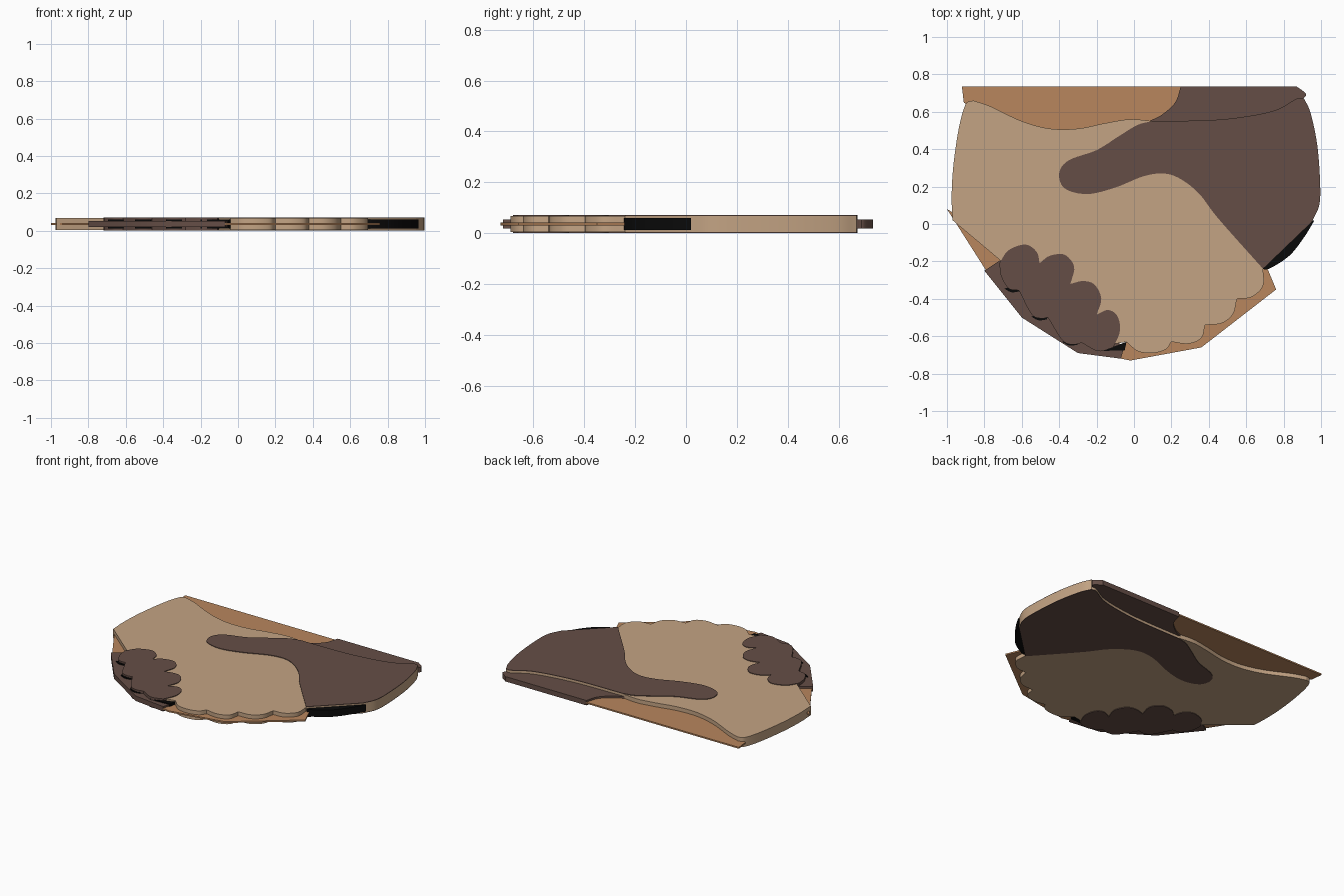
import bpy
import bmesh
from mathutils import Vector

old = bpy.data.objects.get("Cube")
if old:
    bpy.data.objects.remove(old, do_unlink=True)

MID = 0.036     # height of the symmetry plane
HALF = 0.036    # half of the full thickness
SKIN = 0.004    # thickness of the overlaid plates


def material(name, r, g, b):
    mat = bpy.data.materials.new(name)
    mat.use_nodes = True
    mat.diffuse_color = (r, g, b, 1)
    for node in mat.node_tree.nodes:
        if node.type == 'BSDF_PRINCIPLED':
            node.inputs["Base Color"].default_value = (r, g, b, 1)
    return mat


tan = material("light_tan", 0.55, 0.37, 0.23)
orange = material("orange_tan", 0.48, 0.24, 0.11)
brown = material("dark_brown", 0.13, 0.076, 0.061)
black = material("black", 0.003, 0.003, 0.003)


def smooth(points, steps=6):
    """Rounded open run through the given points."""
    pts = [Vector(p) for p in points]
    pts = [2 * pts[0] - pts[1]] + pts + [2 * pts[-1] - pts[-2]]
    run = []
    for a, b, c, d in zip(pts, pts[1:], pts[2:], pts[3:]):
        for i in range(steps):
            t = i / steps
            run.append(b + (c - a) * t / 2
                       + (a - 2.5 * b + 2 * c - d / 2) * t ** 2
                       + (1.5 * (b - c) + (d - a) / 2) * t ** 3)
    return run + [pts[-2]]


def outline(*runs):
    """Closed outline: long runs are rounded, their ends stay sharp corners."""
    result = []
    for run in runs:
        for p in (smooth(run) if len(run) > 2 else [Vector(q) for q in run]):
            if not result or (p - result[-1]).length > 0.001:
                result.append(p)
    if (result[0] - result[-1]).length < 0.001:
        result.pop()
    return result


def slab(name, shape, half, mat, centre=MID):
    bm = bmesh.new()
    face = bm.faces.new([bm.verts.new((x, y, centre - half)) for x, y in shape])
    extruded = bmesh.ops.extrude_face_region(bm, geom=[face], use_keep_orig=True)
    top = [g for g in extruded["geom"] if isinstance(g, bmesh.types.BMVert)]
    bmesh.ops.translate(bm, verts=top, vec=(0, 0, 2 * half))
    bmesh.ops.recalc_face_normals(bm, faces=bm.faces)
    mesh = bpy.data.meshes.new(name)
    bm.to_mesh(mesh)
    bm.free()
    mesh.materials.append(mat)
    obj = bpy.data.objects.new(name, mesh)
    bpy.context.collection.objects.link(obj)
    obj.select_set(True)
    bpy.context.view_layer.objects.active = obj
    return obj


bpy.ops.object.select_all(action='DESELECT')

# Runs shared by the light body and the dark hand
right_side = [(.95, .01), (.99, .1), (.995, .22), (.98, .42), (.945, .59), (.91, .67)]
right_back = [(.91, .67), (.87, .67), (.76, .61), (.6, .575), (.4, .555), (.1, .55)]

# Light hand: the main body, with scalloped knuckles at the front
left_back = [(.1, .55), (-.02, .56), (-.15, .54), (-.3, .51), (-.45, .51),
             (-.6, .55), (-.77, .63), (-.86, .66)]
left_side = [(-.86, .66), (-.9, .64), (-.935, .52), (-.965, .32), (-.975, .15), (-.97, .02)]
under_fingers = [(-.72, -.19), (-.62, -.3)]
knuckles = [
    [(-.04, -.63), (.02, -.68), (.1, -.69), (.17, -.67), (.2, -.63)],
    [(.2, -.63), (.29, -.64), (.36, -.61), (.38, -.54)],
    [(.38, -.54), (.47, -.53), (.53, -.48), (.55, -.4)],
    [(.55, -.4), (.63, -.39), (.69, -.33), (.69, -.24)],
]
body = outline(right_side, right_back, left_back, left_side, under_fingers,
               [(-.3, -.6), (-.1, -.64)], *knuckles)
slab("light_hand", body, HALF - SKIN, tan)

# Dark hand with its thumb, laid on both faces
thumb = [(.1, .55), (.02, .53), (-.08, .47), (-.2, .395), (-.35, .34), (-.4, .27),
         (-.37, .19), (-.25, .16), (-.1, .195), (.05, .255), (.16, .27), (.25, .24),
         (.35, .16), (.45, .03), (.69, -.24)]
hand = outline(right_side, right_back, thumb)
for side, sign in (("top", 1), ("bottom", -1)):
    slab("dark_hand_" + side, hand, SKIN / 2, brown, MID + sign * (HALF - SKIN / 2))

# Dark fingers wrapping the front left edge
fingers = outline(
    [(-.72, -.21), (-.67, -.14), (-.58, -.11), (-.52, -.15), (-.505, -.21)],
    [(-.505, -.21), (-.45, -.17), (-.37, -.165), (-.32, -.23), (-.34, -.32)],
    [(-.34, -.32), (-.27, -.305), (-.21, -.325), (-.175, -.4), (-.2, -.485)],
    [(-.2, -.485), (-.14, -.46), (-.09, -.49), (-.075, -.57), (-.11, -.66)],
    [(-.11, -.66), (-.19, -.68), (-.28, -.635)],
    [(-.28, -.635), (-.33, -.645), (-.385, -.62), (-.46, -.5)],
    [(-.46, -.5), (-.5, -.505), (-.55, -.48), (-.615, -.355)],
    [(-.615, -.355), (-.67, -.345), (-.71, -.28), (-.72, -.21)],
)
slab("dark_fingers", fingers, HALF, brown)

# Black shadow pieces at the fingertips and beside the dark cuff
for i, (x, y) in enumerate([(-.645, -.345), (-.5, -.495), (-.335, -.63)]):
    tip = outline([(x - .05, y), (x - .01, y - .02), (x + .035, y - .015)],
                  [(x + .035, y - .015), (x + .04, y + .02)])
    slab(f"fingertip_shadow_{i}", tip, 0.024, black)
slab("finger_gap", outline([(-.2, -.68), (-.12, -.66)], [(-.04, -.63), (-.05, -.675)]),
     0.024, black)
slab("cuff_shadow", outline([(.68, -.235), (.72, -.24), (.83, -.17), (.91, -.07), (.965, .02)],
                            [(.965, .02), (.93, .02)]), 0.024, black)

# Dark web: cuff strip at the back and edge beneath the fingers
slab("dark_back_web", outline([(.08, .55), (.15, .585), (.22, .65), (.25, .735)],
                              [(.25, .735), (.87, .735)],
                              [(.87, .735), (.92, .695), (.9, .665)],
                              [(.8, .56), (.1, .5)]), 0.017, brown)
slab("dark_finger_web", outline([(-.8, -.25), (-.6, -.5)], [(-.3, -.69), (-.07, -.72)],
                                [(-.05, -.65), (-.3, -.55)], [(-.6, -.25), (-.71, -.19)]),
     0.017, brown)

# Thin orange web around the light hand
slab("orange_back_web", outline([(-.92, .735), (.26, .735)], [(.2, .52), (-.5, .45)],
                                [(-.85, .6), (-.91, .65)]), 0.005, orange)
slab("orange_left_web", outline([(-1, .08), (-.79, -.25)], [(-.7, -.19), (-.95, .05)]),
     0.005, orange)
slab("orange_front_web", outline([(-.07, -.72), (-.02, -.73)], [(.36, -.66), (.76, -.35)],
                                 [(.71, -.23), (.5, -.3)], [(0, -.55), (-.06, -.66)]),
     0.005, orange)

bpy.ops.object.shade_smooth_by_angle()
